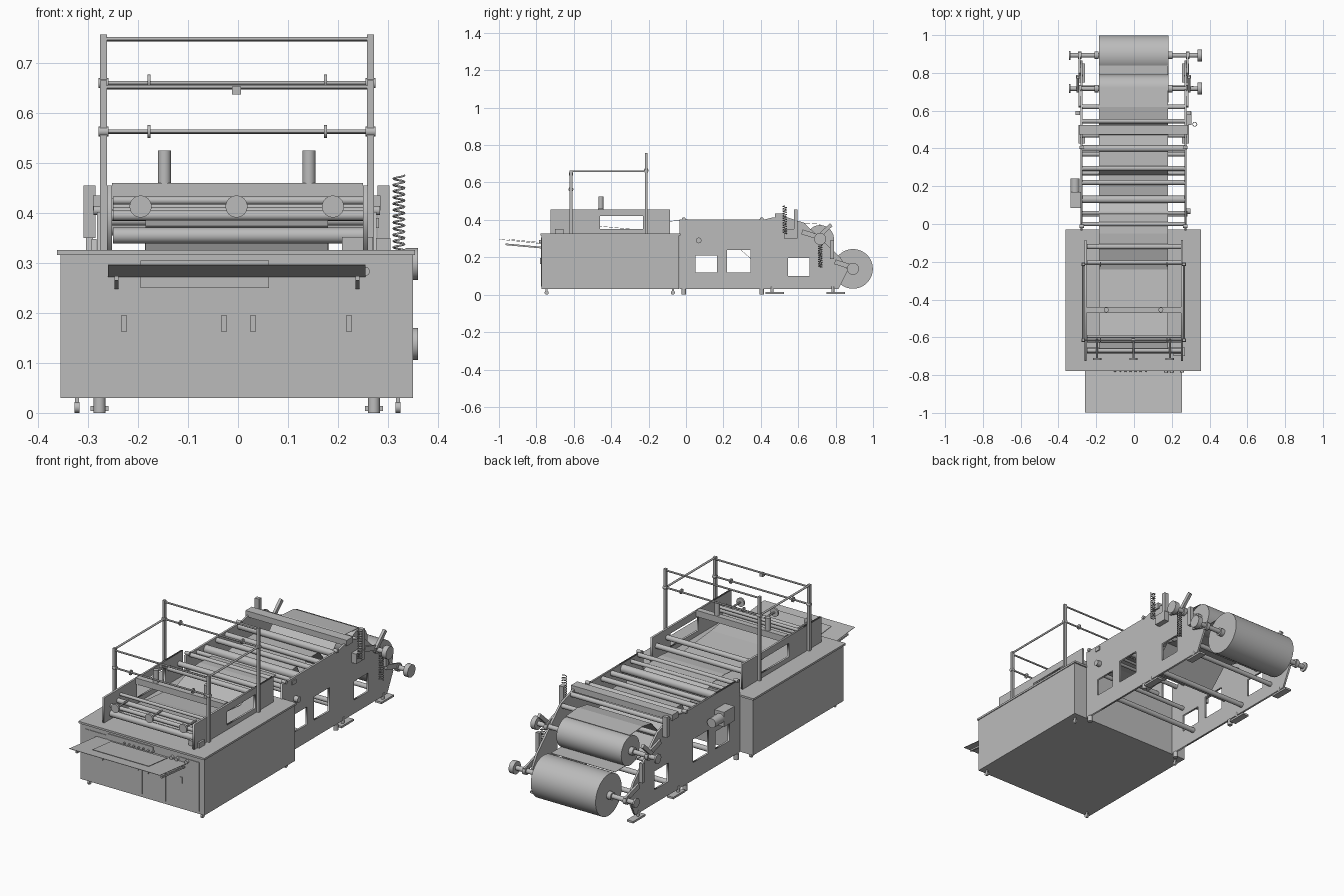
import bpy, math
from mathutils import Vector

grey = bpy.data.materials.new("machine_grey")
grey.diffuse_color = (0.5, 0.5, 0.5, 1)


def add(name, data):
    ob = bpy.data.objects.new(name, data)
    bpy.context.collection.objects.link(ob)
    ob.data.materials.append(grey)
    return ob


def box(name, x0, x1, y0, y1, z0, z1, tilt=0):
    """Box from its limits, optionally tilted about the x axis."""
    bpy.ops.mesh.primitive_cube_add(size=1, location=((x0+x1)/2, (y0+y1)/2, (z0+z1)/2), rotation=(tilt, 0, 0))
    ob = bpy.context.object
    ob.name = name
    ob.scale = (x1-x0, y1-y0, z1-z0)
    ob.data.materials.append(grey)
    return ob


def rod(name, a, b, r, n=24):
    """Smooth-sided cylinder between two points."""
    a, b = Vector(a), Vector(b)
    bpy.ops.mesh.primitive_cylinder_add(vertices=n, radius=r, depth=(b-a).length, location=(a+b)/2)
    ob = bpy.context.object
    ob.name = name
    ob.rotation_euler = (b-a).to_track_quat('Z', 'Y').to_euler()
    ob.data.materials.append(grey)
    bpy.ops.object.shade_smooth_by_angle()
    return ob


def xrod(name, x0, x1, y, z, r, n=24):
    return rod(name, (x0, y, z), (x1, y, z), r, n)


def to_mesh(ob):
    bpy.ops.object.select_all(action='DESELECT')
    ob.select_set(True)
    bpy.context.view_layer.objects.active = ob
    bpy.ops.object.convert(target='MESH')


def side_plate(name, x, outline, holes, thick=0.01):
    """Flat plate in the yz plane with rectangular openings."""
    cu = bpy.data.curves.new(name, 'CURVE')
    cu.dimensions, cu.fill_mode, cu.extrude = '2D', 'BOTH', thick/2
    loops = [outline] + [[(a, c), (b, c), (b, d), (a, d)] for a, b, c, d in holes]
    for pts in loops:
        s = cu.splines.new('POLY')
        s.points.add(len(pts)-1)
        for p, (u, v) in zip(s.points, pts):
            p.co = (u, v, 0, 1)
        s.use_cyclic_u = True
    ob = add(name, cu)
    ob.rotation_euler = (math.pi/2, 0, math.pi/2)
    ob.location.x = x
    to_mesh(ob)


def spring(name, x, y, z0, z1, turns, r=0.011):
    cu = bpy.data.curves.new(name, 'CURVE')
    cu.dimensions, cu.bevel_depth, cu.bevel_resolution = '3D', 0.002, 1
    s = cu.splines.new('POLY')
    n = turns*14
    s.points.add(n)
    for i, p in enumerate(s.points):
        t = i/14*2*math.pi
        p.co = (x+r*math.cos(t), y+r*math.sin(t), z0+(z1-z0)*i/n, 1)
    to_mesh(add(name, cu))


def film(name, path, x0=-0.185, x1=0.18):
    """Web of material following a yz path."""
    me = bpy.data.meshes.new(name)
    v = [(x, y, z) for y, z in path for x in (x0, x1)]
    me.from_pydata(v, [], [(2*i, 2*i+1, 2*i+3, 2*i+2) for i in range(len(path)-1)])
    ob = add(name, me)
    m = ob.modifiers.new("thickness", 'SOLIDIFY')
    m.thickness = 0.002


# Cabinet and worktop
box("cabinet", -0.355, 0.35, -0.772, -0.037, 0.03, 0.318)
box("worktop", -0.362, 0.354, -0.778, -0.03, 0.316, 0.326)
for x0, x1, z1, hx in ((-0.325, -0.205, 0.295, -0.228), (-0.13, -0.003, 0.245, -0.028),
                       (0.005, 0.132, 0.245, 0.03), (0.2, 0.322, 0.295, 0.222)):
    box("door", x0, x1, -0.775, -0.77, 0.045, z1)
    box("door_handle", hx-0.006, hx+0.006, -0.78, -0.77, 0.163, 0.195)
box("control_panel", -0.195, 0.062, -0.776, -0.77, 0.25, 0.305)
for i in range(7):
    x = -0.1+i*0.027
    rod("panel_button", (x, -0.784, 0.283), (x, -0.77, 0.283), 0.005, 12)
for x in (0.17, 0.2, 0.255):
    rod("panel_knob", (x, -0.787, 0.283), (x, -0.77, 0.283), 0.009, 16)
for x in (-0.322, 0.32):
    for y in (-0.745, -0.07):
        xrod("caster", x-0.005, x+0.005, y, 0.011, 0.011, 16)
        box("caster_fork", x-0.004, x+0.004, y-0.005, y+0.005, 0.01, 0.032)

# Delivery tray on two support arms
film("tray", ((-0.998, 0.297), (-0.772, 0.274)), -0.26, 0.255)
film("tray_pad", ((-0.945, 0.297), (-0.795, 0.282)), -0.165, 0.155)
for x in (-0.243, 0.239):
    box("tray_arm", x-0.004, x+0.004, -0.965, -0.77, 0.256, 0.265, -0.09)

# Sealing unit side plates above the worktop
for x in (-0.257, 0.255):
    side_plate("upper_side_plate", x, [(-0.725, 0.325), (-0.085, 0.325), (-0.085, 0.455), (-0.725, 0.455)],
               [(-0.46, -0.23, 0.35, 0.42)])
box("sealing_bar", -0.252, 0.25, -0.47, -0.44, 0.428, 0.46)
for x in (-0.147, 0.142):
    rod("air_cylinder", (x, -0.455, 0.45), (x, -0.455, 0.525), 0.013)
for y, z, r in ((-0.12, 0.40, 0.013), (-0.205, 0.41, 0.013), (-0.595, 0.425, 0.008), (-0.615, 0.40, 0.012),
                (-0.67, 0.355, 0.016), (-0.67, 0.395, 0.01)):
    xrod("upper_roller", -0.25, 0.25, y, z, r)
for x in (-0.195, -0.003, 0.19):
    rod("adjuster_stem", (x, -0.71, 0.413), (x, -0.61, 0.413), 0.005, 12)
    rod("adjuster_knob", (x, -0.72, 0.413), (x, -0.71, 0.413), 0.022)
box("drive_block", 0.208, 0.27, -0.7, -0.655, 0.326, 0.352)

# Guard rail frame
for x in (-0.269, 0.265):
    box("front_post", x-0.007, x+0.007, -0.622, -0.608, 0.32, 0.665)
    box("rear_post", x-0.007, x+0.007, -0.22, -0.206, 0.32, 0.757)
    rod("side_rail", (x, -0.615, 0.66), (x, -0.213, 0.66), 0.005, 12)
    for y, z in ((-0.213, 0.66), (-0.615, 0.563)):
        rod("rail_joint", (x-0.01, y, z), (x+0.01, y, z), 0.01, 16)
for y, z in ((-0.213, 0.748), (-0.213, 0.66), (-0.615, 0.652), (-0.615, 0.563)):
    xrod("cross_rail", -0.265, 0.262, y, z, 0.0045, 12)
for y, z in ((-0.213, 0.664), (-0.615, 0.563)):
    for x in (-0.178, 0.175):
        xrod("rail_collar", x-0.003, x+0.003, y, z, 0.013, 16)
box("rail_sensor", -0.012, 0.006, -0.625, -0.605, 0.637, 0.653)

# Feeder frame: two cut plates and floor pads
outline = [(-0.035, 0.03), (0.815, 0.03), (0.865, 0.13), (0.825, 0.2), (0.63, 0.385), (0.52, 0.42),
           (0.46, 0.412), (0.42, 0.402), (-0.035, 0.402)]
windows = [(0.05, 0.165, 0.12, 0.21), (0.22, 0.345, 0.12, 0.24), (0.545, 0.66, 0.1, 0.195)]
for x in (-0.277, 0.272):
    side_plate("feeder_side_plate", x, outline, windows)
    for y in (0.475, 0.8):
        box("floor_pad", x-0.018, x+0.018, y-0.05, y+0.05, 0.004, 0.014)
        rod("pad_bolt", (x, y-0.015, 0.01), (x, y-0.015, 0.045), 0.008, 12)
    for y in (-0.012, 0.405):
        rod("levelling_foot", (x, y, 0), (x, y, 0.03), 0.012, 16)
        xrod("plate_tie", x-0.012, x+0.012, y, 0.405, 0.009, 16)

# Feeder rollers, upper then lower
for y, z, r in ((0.0, 0.395, 0.011), (0.06, 0.385, 0.01), (0.13, 0.375, 0.02), (0.22, 0.385, 0.013),
                (0.295, 0.385, 0.013), (0.40, 0.39, 0.017), (0.545, 0.40, 0.012), (0.62, 0.37, 0.012),
                (0.05, 0.25, 0.011), (0.13, 0.09, 0.013), (0.27, 0.27, 0.012), (0.37, 0.16, 0.012),
                (0.47, 0.28, 0.012), (0.50, 0.07, 0.013), (0.62, 0.22, 0.012), (0.72, 0.09, 0.012)):
    xrod("feeder_roller", -0.275, 0.27, y, z, r)
box("feeder_crossbar", -0.29, 0.285, 0.475, 0.525, 0.405, 0.435)

# Material web
film("upper_web", ((0.72, 0.376), (0.62, 0.383), (0.545, 0.37), (0.47, 0.29), (0.40, 0.374), (0.295, 0.374),
                   (0.26, 0.29), (0.22, 0.372), (0.13, 0.354), (0.05, 0.39), (-0.05, 0.395), (-0.12, 0.388),
                   (-0.24, 0.345), (-0.46, 0.365), (-0.61, 0.388), (-0.67, 0.372)))
film("lower_web", ((0.84, 0.233), (0.62, 0.232), (0.47, 0.268), (0.37, 0.172), (0.27, 0.258)))

# Supply rolls on shafts with end knobs
for y, z, r in ((0.893, 0.138, 0.106), (0.717, 0.298, 0.074)):
    xrod("supply_roll", -0.186, 0.182, y, z, r, 48)
    xrod("roll_shaft", -0.335, 0.34, y, z, 0.012)
    xrod("shaft_knob", 0.335, 0.36, y, z, 0.032, 32)
    xrod("shaft_flange", -0.345, -0.337, y, z, 0.024)
    for x in (-0.2, 0.192):
        xrod("roll_cone", x-0.01, x+0.012, y, z, 0.02)
    for x in (-0.288, 0.284):
        xrod("shaft_bearing", x-0.009, x+0.009, y, z, 0.02)
        box("shaft_arm", x-0.005, x+0.005, y-0.1, y+0.015, z+0.008, z+0.034, -0.3)

# Brake levers, brackets and springs beside the rolls
for x in (-0.297, 0.291):
    box("brake_upright", x-0.012, x+0.012, 0.577, 0.597, 0.35, 0.455)
    box("brake_lever", x-0.01, x+0.01, 0.77, 0.79, 0.19, 0.29)
    box("brake_link", x-0.007, x+0.007, 0.69, 0.79, 0.33, 0.35, 0.75)
box("brake_bracket", 0.277, 0.305, 0.525, 0.595, 0.30, 0.35)
spring("tall_spring", 0.322, 0.528, 0.325, 0.475, 12)
spring("low_spring", 0.31, 0.718, 0.145, 0.285, 12)
xrod("sensor_boss", 0.275, 0.3, 0.068, 0.29, 0.015)
box("sensor_plate", 0.275, 0.282, 0.04, 0.07, 0.37, 0.39)

# Drive motor on the left side
box("gearbox", -0.335, -0.282, 0.085, 0.17, 0.25, 0.325)
rod("motor", (-0.312, 0.165, 0.29), (-0.312, 0.24, 0.29), 0.024)
